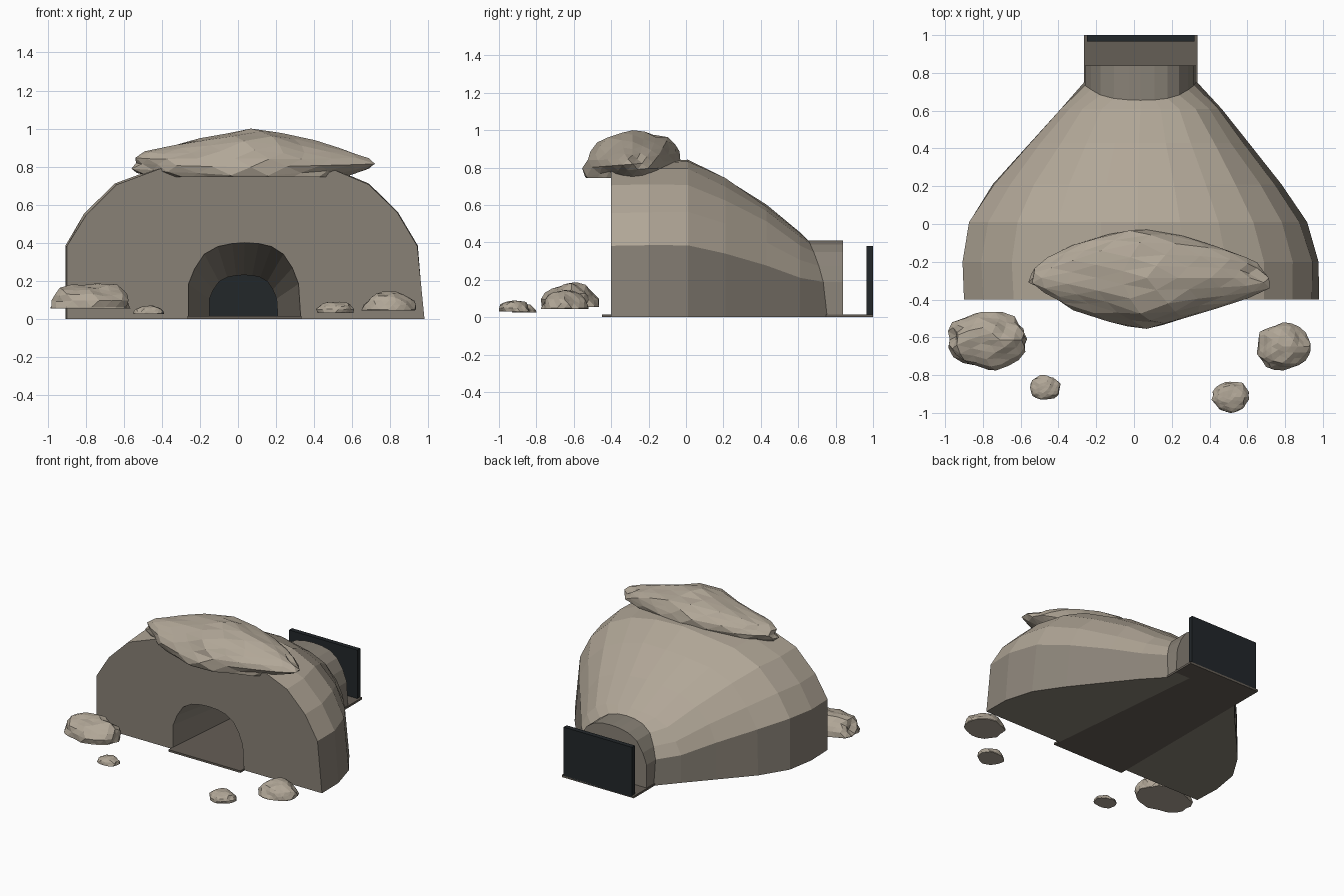
import bpy, bmesh, random
from mathutils import Vector, noise

if "Cube" in bpy.data.objects:
    bpy.data.objects.remove(bpy.data.objects["Cube"])

random.seed(4)


def material(name, rgb):
    m = bpy.data.materials.new(name)
    m.diffuse_color = (*rgb, 1)
    m.use_nodes = True
    m.node_tree.nodes["Principled BSDF"].inputs["Base Color"].default_value = m.diffuse_color
    return m


ROCK = material("rock", (0.44, 0.385, 0.31))
SHADE = material("rock_shade", (0.25, 0.222, 0.183))
FLOOR = material("floor", (0.13, 0.112, 0.092))
DARK = material("dark", (0.016, 0.02, 0.023))


def finish(bm, name, *mats):
    bmesh.ops.recalc_face_normals(bm, faces=bm.faces[:])
    if len(mats) > 1:  # steep lower faces and the sleeve use the second material
        for f in bm.faces:
            f.normal_update()
            if f.normal.z < 0.22 or f.calc_center_median().y > 0.7:
                f.material_index = 1
    me = bpy.data.meshes.new(name)
    bm.to_mesh(me)
    bm.free()
    for m in mats:
        me.materials.append(m)
    ob = bpy.data.objects.new(name, me)
    bpy.context.collection.objects.link(ob)
    return ob


def box(name, lo, hi, mat):
    bm = bmesh.new()
    bmesh.ops.create_cube(bm, size=1)
    for v in bm.verts:
        v.co = Vector([lo[i] + (v.co[i] + 0.5) * (hi[i] - lo[i]) for i in range(3)])
    return finish(bm, name, mat)


def boulder(name, lo, hi, seed, cut, rough, taper=0.0, tilt=0.0):
    """Noisy icosphere, sliced flat underneath, fitted to a bounding box."""
    bm = bmesh.new()
    bmesh.ops.create_icosphere(bm, subdivisions=3, radius=1)
    off = Vector((seed * 7.3, seed * 3.1, seed * 5.7))
    for v in bm.verts:
        v.co *= 1 + rough * noise.noise(v.co * 1.8 + off) + random.uniform(-0.03, 0.03)
        k = 1 - taper * min(abs(v.co.x), 1)     # pinch the ends to a lens
        v.co.y *= k
        v.co.z *= k
        v.co.z += tilt * v.co.y                 # lean the flat underside
    bmesh.ops.bisect_plane(bm, geom=bm.verts[:] + bm.edges[:] + bm.faces[:],
                           plane_co=(0, 0, cut), plane_no=(0, 0, -1), clear_outer=True)
    bmesh.ops.holes_fill(bm, edges=[e for e in bm.edges if e.is_boundary])
    a = [min(v.co[i] for v in bm.verts) for i in range(3)]
    b = [max(v.co[i] for v in bm.verts) for i in range(3)]
    for v in bm.verts:
        v.co = Vector([lo[i] + (v.co[i] - a[i]) / (b[i] - a[i]) * (hi[i] - lo[i])
                       for i in range(3)])
    return finish(bm, name, ROCK)


# Mound, rear sleeve and tapered tunnel: one loft of arches that closes on itself
ARCH = [(-1, 0), (-1, .46), (-.89, .66), (-.72, .85), (-.48, .95), (-.22, .99), (0, 1),
        (.25, .99), (.48, .95), (.69, .85), (.85, .67), (.96, .46), (1, 0)]
# y, left x, right x, height, lean of the crown toward the front, roughness
SECTIONS = [
    (-.40, -.90, .98, .83, 0, 0),
    (-.20, -.91, .98, .835, 0, .004),
    (.01, -.87, .91, .835, 0, .01),
    (.21, -.74, .78, .745, 0, .015),
    (.43, -.55, .60, .60, 0, .015),
    (.61, -.39, .46, .455, 0, .01),
    (.755, -.26, .33, .41, .10, 0),
    (.84, -.26, .33, .41, 0, 0),
    (.84, -.15, .21, .23, 0, 0),
    (-.40, -.26, .33, .40, 0, 0),
]
bm = bmesh.new()
rings = []
for y, xl, xr, h, lean, rough in SECTIONS:
    ring = []
    for u, w in ARCH:
        k = 1 + random.uniform(-rough, rough)
        x = (xl + xr) / 2 + u * k * (xr - xl) / 2
        ring.append(bm.verts.new((x, y - lean * w * w, h * w * k)))
    rings.append(ring)
for i, r in enumerate(rings):
    s = rings[(i + 1) % len(rings)]
    for j in range(len(ARCH) - 1):
        bm.faces.new((r[j], r[j + 1], s[j + 1], s[j]))
for end in (0, -1):
    bm.faces.new([r[end] for r in rings])
finish(bm, "cave_mound", ROCK, SHADE)

# Tunnel floor and dark end wall
box("tunnel_floor", (-.265, -.45, 0), (.335, 1, .015), FLOOR)
box("tunnel_end_wall", (-.25, .965, .005), (.32, 1, .38), DARK)

# Overhanging brow rock above the mouth
boulder("brow_rock", (-.56, -.555, .745), (.72, -.03, 1.0), 1, -.42, .13, .4, .12)

# Loose boulders in front
boulder("boulder_left_large", (-.985, -.775, .055), (-.565, -.465, .185), 2, -.05, .25)
boulder("boulder_left_small", (-.55, -.93, .025), (-.39, -.80, .07), 3, -.05, .2)
boulder("boulder_right_small", (.41, -1.0, .03), (.61, -.835, .09), 4, -.05, .2)
boulder("boulder_right_large", (.65, -.775, .045), (.935, -.52, .145), 5, -.05, .2)
